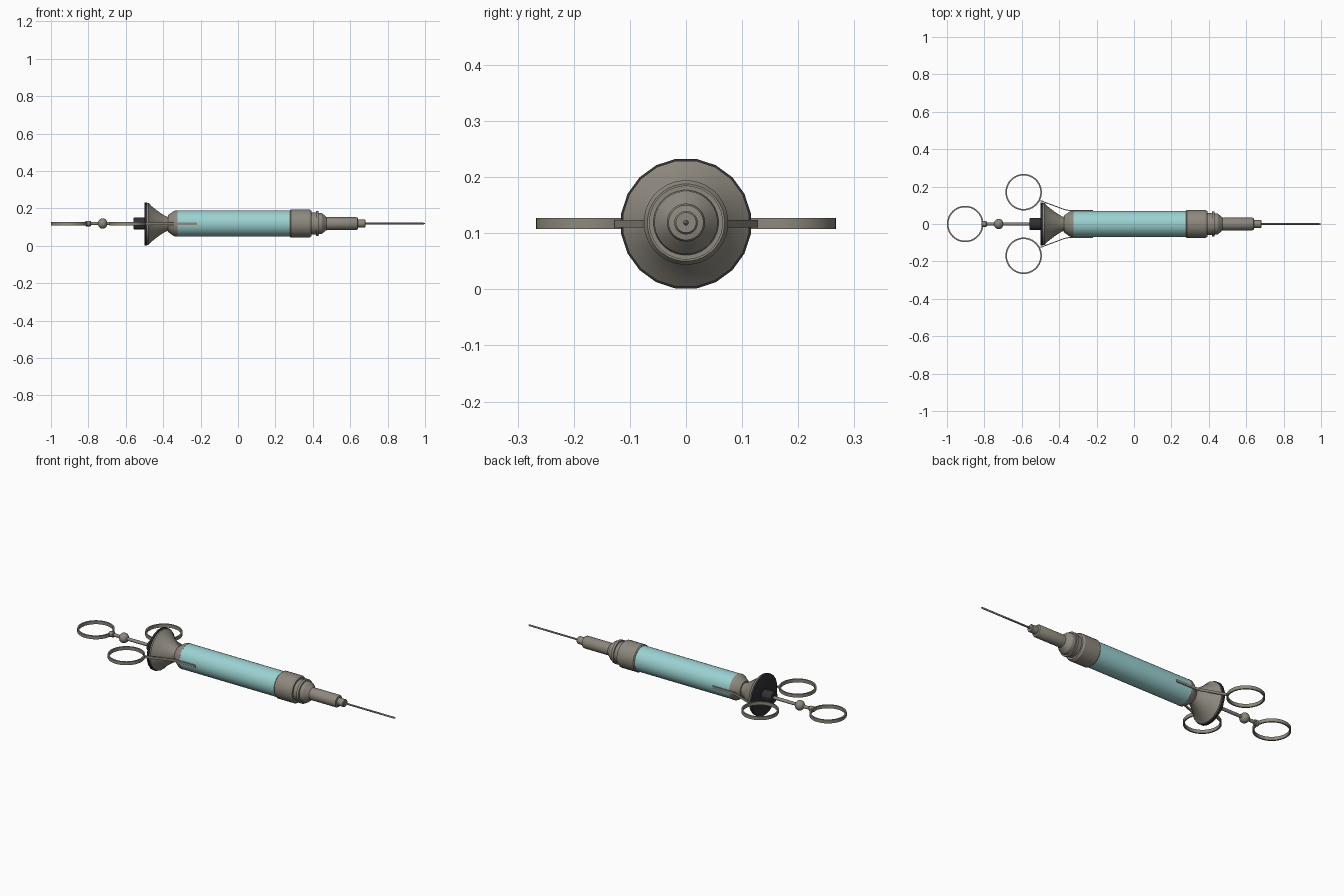
import bpy, bmesh, math
from mathutils import Vector

if "Cube" in bpy.data.objects:
    bpy.data.objects.remove(bpy.data.objects["Cube"])

AXIS_Z = 0.119


def material(name, rgb):
    m = bpy.data.materials.new(name)
    m.diffuse_color = (*rgb, 1)
    m.use_nodes = True
    m.node_tree.nodes["Principled BSDF"].inputs["Base Color"].default_value = m.diffuse_color
    return m


METAL = material("warm_metal", (0.27, 0.25, 0.21))
GLASS = material("teal_barrel", (0.33, 0.64, 0.64))
DARK = material("dark_rubber", (0.03, 0.03, 0.033))


def finish(name, bm, mat, smooth=True):
    bmesh.ops.recalc_face_normals(bm, faces=bm.faces)
    mesh = bpy.data.meshes.new(name)
    bm.to_mesh(mesh)
    bm.free()
    mesh.materials.append(mat)
    ob = bpy.data.objects.new(name, mesh)
    bpy.context.collection.objects.link(ob)
    if smooth:
        bpy.ops.object.select_all(action='DESELECT')
        ob.select_set(True)
        bpy.context.view_layer.objects.active = ob
        bpy.ops.object.shade_smooth_by_angle(angle=math.radians(30))
    return ob


def lathe(name, profile, mat, sides=32, z=AXIS_Z):
    """Revolve (x, radius) points about the long axis, capping both ends."""
    bm = bmesh.new()
    rings = []
    for x, r in profile:
        rings.append([bm.verts.new((x, r * math.cos(a), z + r * math.sin(a)))
                      for a in (2 * math.pi * (i + 0.5) / sides for i in range(sides))])
    for a, b in zip(rings, rings[1:]):
        for i in range(sides):
            j = (i + 1) % sides
            bm.faces.new((a[i], a[j], b[j], b[i]))
    bm.faces.new(rings[0])
    bm.faces.new(rings[-1])
    return finish(name, bm, mat)


def finger_ring(name, cx, cy, r=0.0975, wall=0.008, height=0.019, z=0.1175, sides=40):
    """Flat band ring lying in the horizontal plane."""
    bm = bmesh.new()
    section = [(r, -height / 2), (r, height / 2), (r - wall, height / 2), (r - wall, -height / 2)]
    cols = []
    for i in range(sides):
        a = 2 * math.pi * i / sides
        cols.append([bm.verts.new((cx + q * math.cos(a), cy + q * math.sin(a), z + h))
                     for q, h in section])
    for i in range(sides):
        a, b = cols[i], cols[(i + 1) % sides]
        for k in range(4):
            n = (k + 1) % 4
            bm.faces.new((a[k], b[k], b[n], a[n]))
    return finish(name, bm, METAL)


def strap(name, path, side, thick=0.005, z0=0.110, z1=0.124):
    """Thin strip following an (x, y) path."""
    bm = bmesh.new()
    secs = [[bm.verts.new((x, side * (y + d), z)) for d, z in
             ((0, z0), (thick, z0), (thick, z1), (0, z1))] for x, y in path]
    for a, b in zip(secs, secs[1:]):
        for k in range(4):
            n = (k + 1) % 4
            bm.faces.new((a[k], a[n], b[n], b[k]))
    bm.faces.new(secs[0])
    bm.faces.new(secs[-1])
    return finish(name, bm, METAL, False)


# barrel and its rear collar
lathe("barrel", [(-0.33, 0.07), (0.285, 0.07)], GLASS)
lathe("rear_collar", [(-0.375, 0.044), (-0.368, 0.05), (-0.345, 0.066),
                      (-0.335, 0.071), (-0.323, 0.071)], METAL)

# front cap, neck and nozzle
lathe("front_cap", [(0.278, 0.071), (0.283, 0.0755), (0.382, 0.0755), (0.392, 0.069),
                    (0.392, 0.059), (0.416, 0.059), (0.416, 0.066), (0.43, 0.066),
                    (0.43, 0.058), (0.448, 0.056), (0.472, 0.036), (0.474, 0.034),
                    (0.634, 0.034), (0.64, 0.031), (0.642, 0.021), (0.678, 0.021),
                    (0.682, 0.018)], METAL)
lathe("needle", [(0.67, 0.005), (0.99, 0.005), (1.0, 0.002)], METAL, 12)

# flared grip flange with dark rear face
lathe("grip_flare", [(-0.487, 0.1135), (-0.478, 0.1135), (-0.463, 0.097), (-0.44, 0.078),
                     (-0.41, 0.056), (-0.385, 0.041), (-0.365, 0.036)], METAL, 20, 0.117)
lathe("flange_pad", [(-0.50, 0.112), (-0.498, 0.117), (-0.487, 0.117), (-0.485, 0.112)],
      DARK, 20, 0.117)
lathe("rear_hub", [(-0.56, 0.03), (-0.555, 0.033), (-0.49, 0.033)], DARK, 12)

# plunger rod with stop ball and ring collar
lathe("plunger_rod", [(-0.812, 0.009), (-0.49, 0.009)], METAL, 16)
ball = [(-0.724 + 0.026 * math.cos(t), 0.028 * math.sin(t))
        for t in (math.pi * (i + 1) / 10 for i in range(9))]
lathe("stop_ball", ball, METAL, 20)
lathe("ring_collar", [(-0.816, 0.012), (-0.812, 0.015), (-0.79, 0.015), (-0.786, 0.012)], METAL, 16)
finger_ring("thumb_ring", -0.9025, 0)

# side finger rings and the straps joining them to the barrel
for label, s in (("left", 1), ("right", -1)):
    finger_ring(label + "_finger_ring", -0.59, s * 0.170)
    strap(label + "_strap", [(-0.515, 0.118), (-0.497, 0.122), (-0.475, 0.113),
                             (-0.37, 0.074), (-0.34, 0.069), (-0.22, 0.069)], s)
